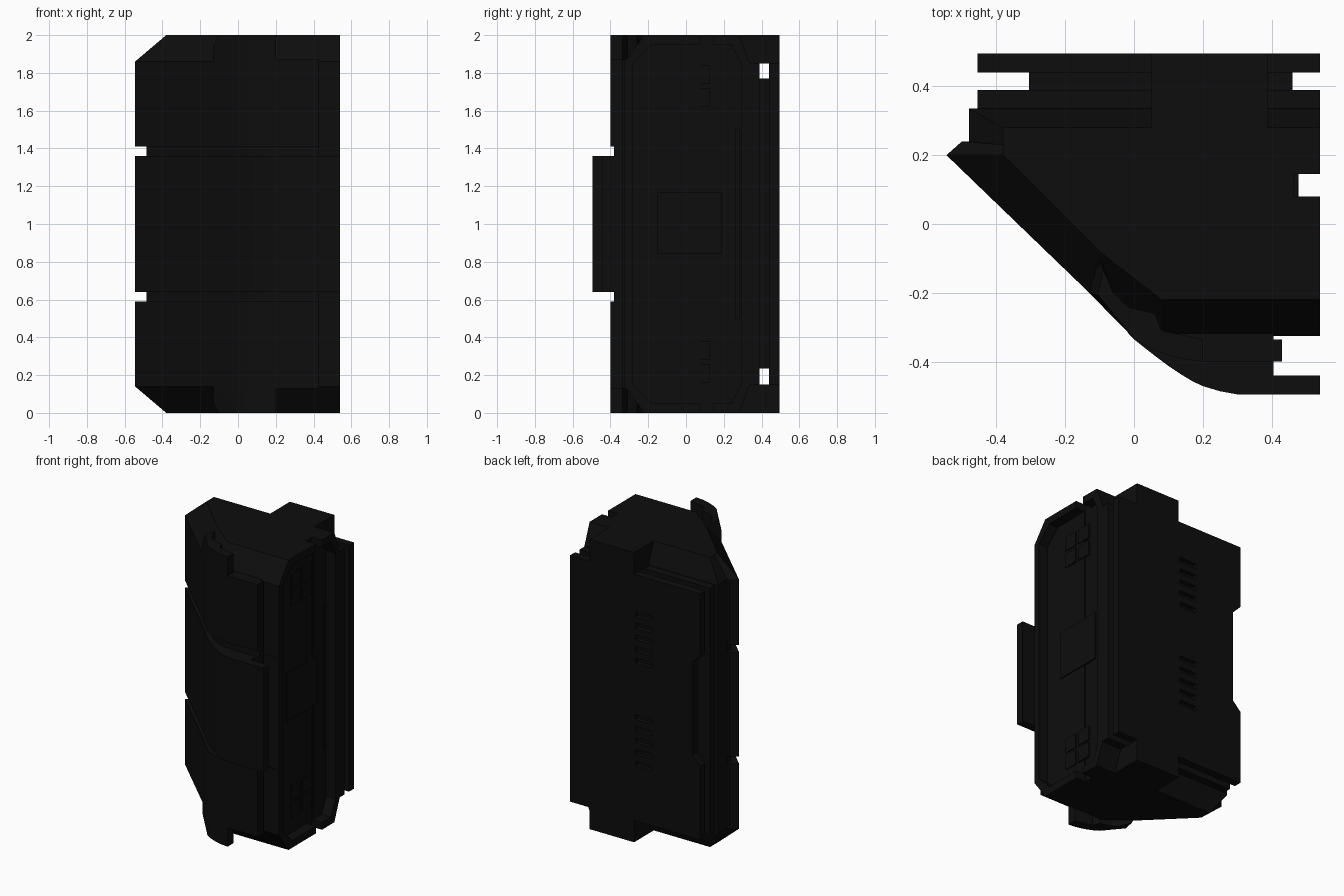
import bpy, bmesh

if "Cube" in bpy.data.objects:
    bpy.data.objects.remove(bpy.data.objects["Cube"])

black = bpy.data.materials.new("matte_black")
black.diffuse_color = (0.004, 0.004, 0.004, 1)
black.use_nodes = True
black.node_tree.nodes["Principled BSDF"].inputs["Base Color"].default_value = black.diffuse_color


def finish(name, bm, smooth=False):
    bmesh.ops.remove_doubles(bm, verts=bm.verts, dist=0.0005)
    bmesh.ops.recalc_face_normals(bm, faces=bm.faces)
    me = bpy.data.meshes.new(name)
    bm.to_mesh(me)
    bm.free()
    me.materials.append(black)
    ob = bpy.data.objects.new(name, me)
    bpy.context.collection.objects.link(ob)
    if smooth:
        bpy.context.view_layer.objects.active = ob
        ob.select_set(True)
        bpy.ops.object.shade_smooth_by_angle(angle=0.5)
        ob.select_set(False)
    return ob


def loft(name, layers, smooth=False):
    """Stack outlines, each a (z, [(x, y), ...]) pair, into a closed solid."""
    bm = bmesh.new()
    rings = [[bm.verts.new((x, y, z)) for x, y in pts] for z, pts in layers]
    for a, b in zip(rings, rings[1:]):
        for i in range(len(a)):
            j = (i + 1) % len(a)
            bm.faces.new((a[i], a[j], b[j], b[i]))
    bm.faces.new(rings[0])
    bm.faces.new(rings[-1])
    return finish(name, bm, smooth)


def boxes(name, spans):
    """One object from several boxes (x0, x1, y0, y1, z0, z1)."""
    bm = bmesh.new()
    for x0, x1, y0, y1, z0, z1 in spans:
        vs = bmesh.ops.create_cube(bm, size=1)["verts"]
        for v in vs:
            v.co = (x1 if v.co.x > 0 else x0, y1 if v.co.y > 0 else y0, z1 if v.co.z > 0 else z0)
    return finish(name, bm)


def extrude(name, pts, axis, lo, hi):
    """Extrude a profile of (a, z) points along x or y."""
    bm = bmesh.new()
    place = (lambda a, z, t: (t, a, z)) if axis == "x" else (lambda a, z, t: (a, t, z))
    r0 = [bm.verts.new(place(a, z, lo)) for a, z in pts]
    r1 = [bm.verts.new(place(a, z, hi)) for a, z in pts]
    for i in range(len(pts)):
        j = (i + 1) % len(pts)
        bm.faces.new((r0[i], r0[j], r1[j], r1[i]))
    bm.faces.new(r0)
    bm.faces.new(r1)
    return finish(name, bm)


def cut(target, cutter):
    cutter.hide_render = True
    cutter.hide_viewport = True
    m = target.modifiers.new("cut", "BOOLEAN")
    m.operation = "DIFFERENCE"
    m.solver = "EXACT"
    m.object = cutter


def mirrored(half):
    """Complete a layer list given for z <= 1 by reflecting it about z = 1."""
    return half + [(2 - z, p) for z, p in reversed(half)]


# main housing: chamfered ends and two grooves around the slanted side
mid = [(.54, .335), (.54, -.325), (.08, -.325), (-.13, -.2), (-.545, .2),
       (-.5, .24), (-.48, .24), (-.48, .335)]
end = [(.54, .28), (.54, -.22), (.08, -.22), (-.1, -.08), (-.38, .2),
       (-.38, .215), (-.38, .23), (-.38, .28)]
groove = [(.54, .335), (.54, -.325), (.08, -.30), (-.09, -.175), (-.485, .2),
          (-.485, .24), (-.48, .24), (-.48, .335)]
housing = loft("housing", mirrored([(0, end), (.14, mid), (.59, mid), (.59, groove),
                                    (.64, groove), (.64, mid)]))

# recessed octagonal side face with a notch through its rim
y0, y1, c = -.28, .29, .10
cut(housing, extrude("side_recess_cutter",
                     [(y0, .05 + c), (y0 + c, .05), (y1 - c / 2, .05), (y1, .05 + c),
                      (y1, 1.95 - c), (y1 - c / 2, 1.95), (y0 + c, 1.95), (y0, 1.95 - c)],
                     "x", .47, .7))
cut(housing, boxes("rim_notch_cutter", [(.465, .7, .08, .145, -.1, 2.1)]))

# raised side details: central pad, port pads and long rail
pads = [(.46, .478, -.15, .19, .84, 1.17), (.46, .478, .26, .285, .5, 1.5)]
for z in (.16, .28, 1.62, 1.74):
    for y in (-.1, .025):
        pads.append((.46, .477, y, y + .1, z, z + .1))
boxes("side_pads", pads)

# curved front shell with grooves
shell = [(-.13, -.2), (-.065, -.267), (0, -.333), (.045, -.36), (.09, -.378), (.14, -.392),
         (.2, -.4), (.43, -.4), (.43, -.335), (.405, -.335), (.405, -.31), (.05, -.22)]
shell_groove = [(-.09, -.18), (-.035, -.24), (.03, -.31), (.06, -.335), (.1, -.355), (.15, -.372),
                (.2, -.38), (.43, -.38), (.43, -.335), (.405, -.335), (.405, -.31), (.05, -.22)]
loft("front_shell", mirrored([(.13, shell), (.59, shell), (.59, shell_groove),
                              (.64, shell_groove), (.64, shell)]), True)

# end tabs continuing the shell above and below the housing
tab = [(-.13, -.2), (0, -.333), (.045, -.36), (.09, -.378), (.14, -.392), (.2, -.4),
       (.2, -.335), (.08, -.31), (.06, -.26), (-.02, -.24), (-.06, -.2), (-.1, -.09)]
tab_end = [(-.105, -.205)] + tab[1:-1] + [(-.09, -.13)]
for name, z0, z1, z2 in (("lower_tab", .3, .06, 0), ("upper_tab", 1.7, 1.94, 2)):
    loft(name, [(z0, tab), (z1, tab), (z2, tab_end)], True)

# bulging front panel with a lip at the right
panel = [(-.02, -.314), (0, -.335), (.035, -.363), (.07, -.39), (.105, -.416), (.14, -.439),
         (.17, -.457), (.2, -.471), (.25, -.486), (.3, -.495), (.54, -.495), (.54, -.44),
         (.405, -.44), (.405, -.38), (.1, -.3)]
loft("front_panel", [(.64, panel), (1.36, panel)], True)

# back flange, rib, and the two end clips
boxes("back_flange", [(-.455, .54, .33, .39, .15, 1.85)])
boxes("back_rib", [(-.305, .46, .385, .445, .235, 1.77)])
boxes("end_clips", [(.05, .39, .27, .495, z, z + .15) for z in (0, 1.85)])

# back plate with a side cut-out and two groups of vent slits
plate = extrude("back_plate",
                [(.54, .15), (.54, 1.85), (-.455, 1.85), (-.455, 1.42), (-.395, 1.36),
                 (-.395, .72), (-.455, .66), (-.455, .15)], "y", .44, .495)
cut(plate, boxes("vent_cutter", [(-.09, .04, .465, .6, z + .08 * i, z + .08 * i + .035)
                                 for z in (.53, 1.24) for i in range(5)]))
